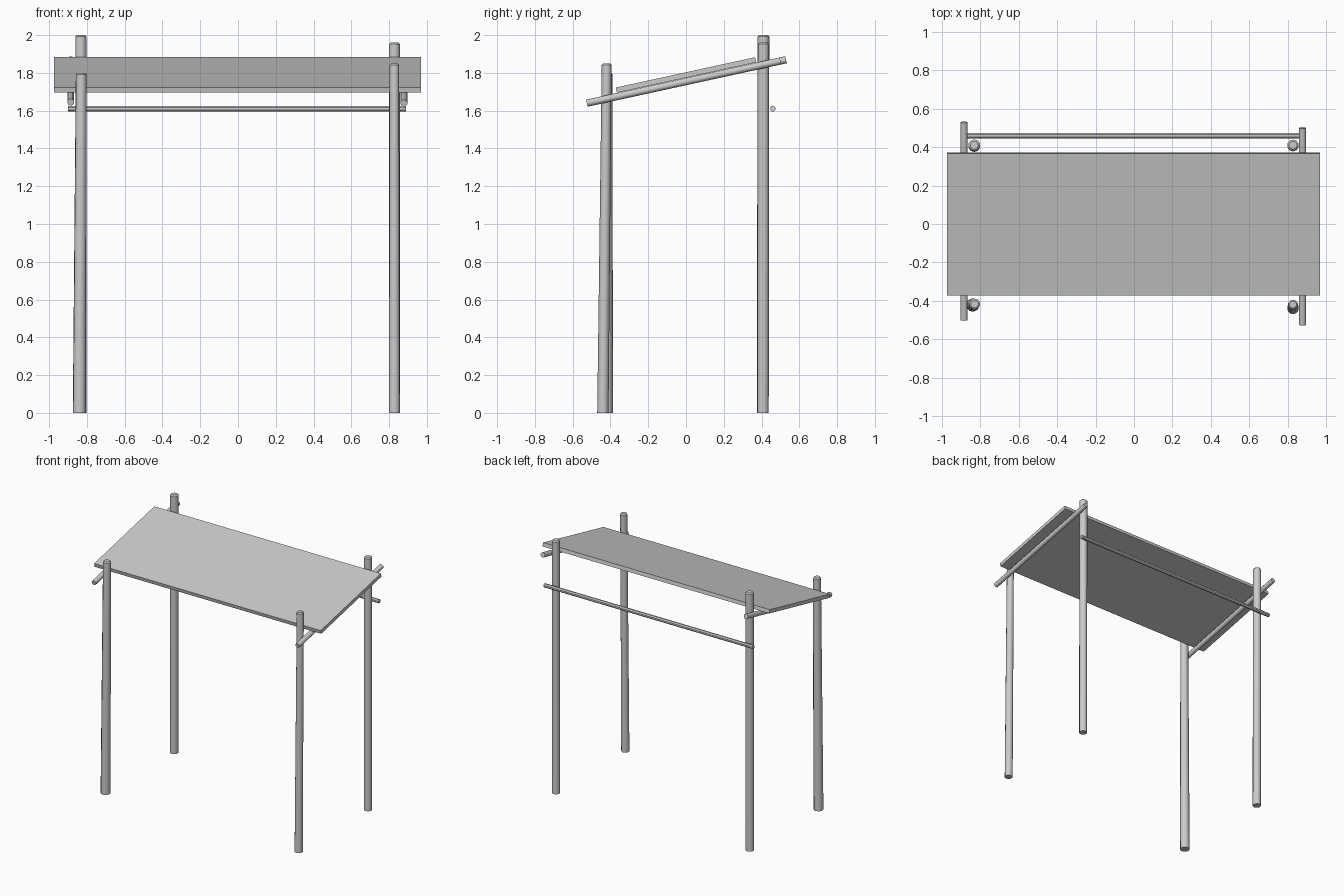
import bpy, bmesh, math
from mathutils import Vector

if "Cube" in bpy.data.objects:
    bpy.data.objects.remove(bpy.data.objects["Cube"])


def pole(name, a, b, r0, r1, sides=10, dome=0.0):
    """Slightly tapered wooden pole from a to b, with an optional domed end."""
    a, b = Vector(a), Vector(b)
    d = (b - a).normalized()
    q = d.to_track_quat('Z', 'Y')
    bm = bmesh.new()

    def ring(c, r):
        return [bm.verts.new(c + q @ Vector((r * math.cos(t), r * math.sin(t), 0)))
                for t in (2 * math.pi * (i + 0.5) / sides for i in range(sides))]

    rings = [ring(a, r0), ring(b - d * dome, r1)]
    if dome:
        rings.append(ring(b, r1 * 0.7))
    for lo, hi in zip(rings, rings[1:]):
        for i in range(sides):
            j = (i + 1) % sides
            bm.faces.new((lo[i], lo[j], hi[j], hi[i]))
    bm.faces.new(rings[0][::-1])
    bm.faces.new(rings[-1])
    me = bpy.data.meshes.new(name)
    bm.to_mesh(me)
    bm.free()
    ob = bpy.data.objects.new(name, me)
    bpy.context.collection.objects.link(ob)
    bpy.ops.object.select_all(action='DESELECT')
    ob.select_set(True)
    bpy.context.view_layer.objects.active = ob
    bpy.ops.object.shade_smooth_by_angle(angle=math.radians(40))
    return ob


# Four uneven upright posts
pole("front_left_post", (-0.84, -0.422, 0), (-0.83, -0.417, 1.80), 0.035, 0.029, dome=0.008)
pole("front_right_post", (0.828, -0.44, 0), (0.828, -0.42, 1.85), 0.030, 0.026, dome=0.008)
pole("back_left_post", (-0.832, 0.406, 0), (-0.832, 0.41, 2.0), 0.031, 0.031, dome=0.008)
pole("back_right_post", (0.828, 0.408, 0), (0.828, 0.41, 1.96), 0.030, 0.030, dome=0.008)

# Sloping side rails that carry the roof
slope = 0.218
for name, x, y0, y1 in (("left_rail", -0.885, -0.50, 0.53),
                        ("right_rail", 0.878, -0.525, 0.50)):
    pole(name, (x, y0, 1.754 + slope * y0), (x, y1, 1.754 + slope * y1), 0.019, 0.019)

# Thin cross bar behind the back posts
pole("back_bar", (-0.90, 0.46, 1.61), (0.89, 0.46, 1.61), 0.015, 0.015, sides=8)

# Tilted flat roof panel
bpy.ops.mesh.primitive_cube_add(size=1, location=(-0.002, 0, 1.789),
                                rotation=(math.atan(slope), 0, 0))
roof = bpy.context.object
roof.name = "roof_panel"
roof.scale = (1.942, 0.755, 0.028)
